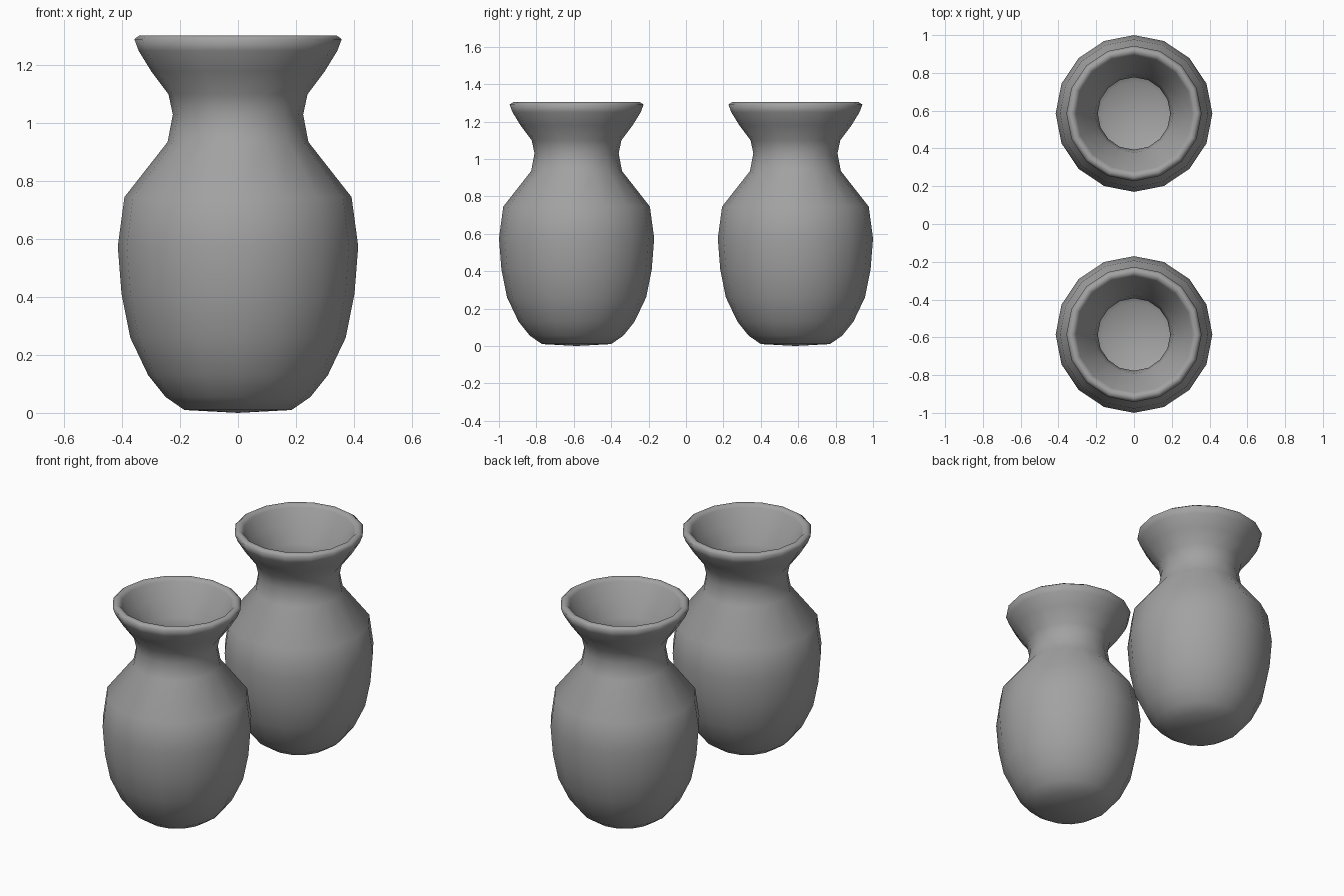
import bpy
import bmesh
from math import cos, sin, tau, radians

cube = bpy.data.objects.get("Cube")
if cube:
    bpy.data.objects.remove(cube, do_unlink=True)

SIDES = 16

# Plain grey clay
clay = bpy.data.materials.new("grey clay")
clay.use_nodes = True
colour = (0.36, 0.36, 0.36, 1)
clay.diffuse_color = colour
clay.node_tree.nodes["Principled BSDF"].inputs["Base Color"].default_value = colour

# Radius and height, from the foot up the outside, over the lip and down the inside
outside = [(0.185, 0.01), (0.25, 0.055), (0.31, 0.13), (0.372, 0.26),
           (0.402, 0.41), (0.415, 0.575), (0.392, 0.745), (0.243, 0.935),
           (0.225, 1.03), (0.24, 1.10), (0.30, 1.18), (0.343, 1.25), (0.358, 1.29)]
lip = [(0.34, 1.303), (0.322, 1.302), (0.308, 1.285)]
inside = [(0.27, 1.20), (0.208, 1.11), (0.192, 1.03), (0.21, 0.95),
          (0.355, 0.735), (0.38, 0.575), (0.365, 0.41), (0.335, 0.27),
          (0.28, 0.15), (0.225, 0.08), (0.17, 0.045)]


def make_vase(name, y):
    bm = bmesh.new()
    rings = [[bm.verts.new((r * cos(tau * i / SIDES), r * sin(tau * i / SIDES), z))
              for i in range(SIDES)] for r, z in outside + lip + inside]
    for low, high in zip(rings, rings[1:]):
        for i in range(SIDES):
            j = (i + 1) % SIDES
            bm.faces.new((low[i], low[j], high[j], high[i]))
    # Underside and inner floor, each a fan around a centre point
    for ring, z in ((rings[0], 0), (rings[-1], 0.04)):
        centre = bm.verts.new((0, 0, z))
        for i in range(SIDES):
            bm.faces.new((ring[i], ring[(i + 1) % SIDES], centre))
    bmesh.ops.recalc_face_normals(bm, faces=bm.faces)
    mesh = bpy.data.meshes.new(name)
    bm.to_mesh(mesh)
    bm.free()
    mesh.materials.append(clay)
    vase = bpy.data.objects.new(name, mesh)
    vase.location.y = y
    bpy.context.collection.objects.link(vase)
    # Smooth all over
    bpy.ops.object.select_all(action="DESELECT")
    vase.select_set(True)
    bpy.context.view_layer.objects.active = vase
    bpy.ops.object.shade_smooth_by_angle(angle=radians(80))


make_vase("front_vase", -0.585)
make_vase("back_vase", 0.585)
